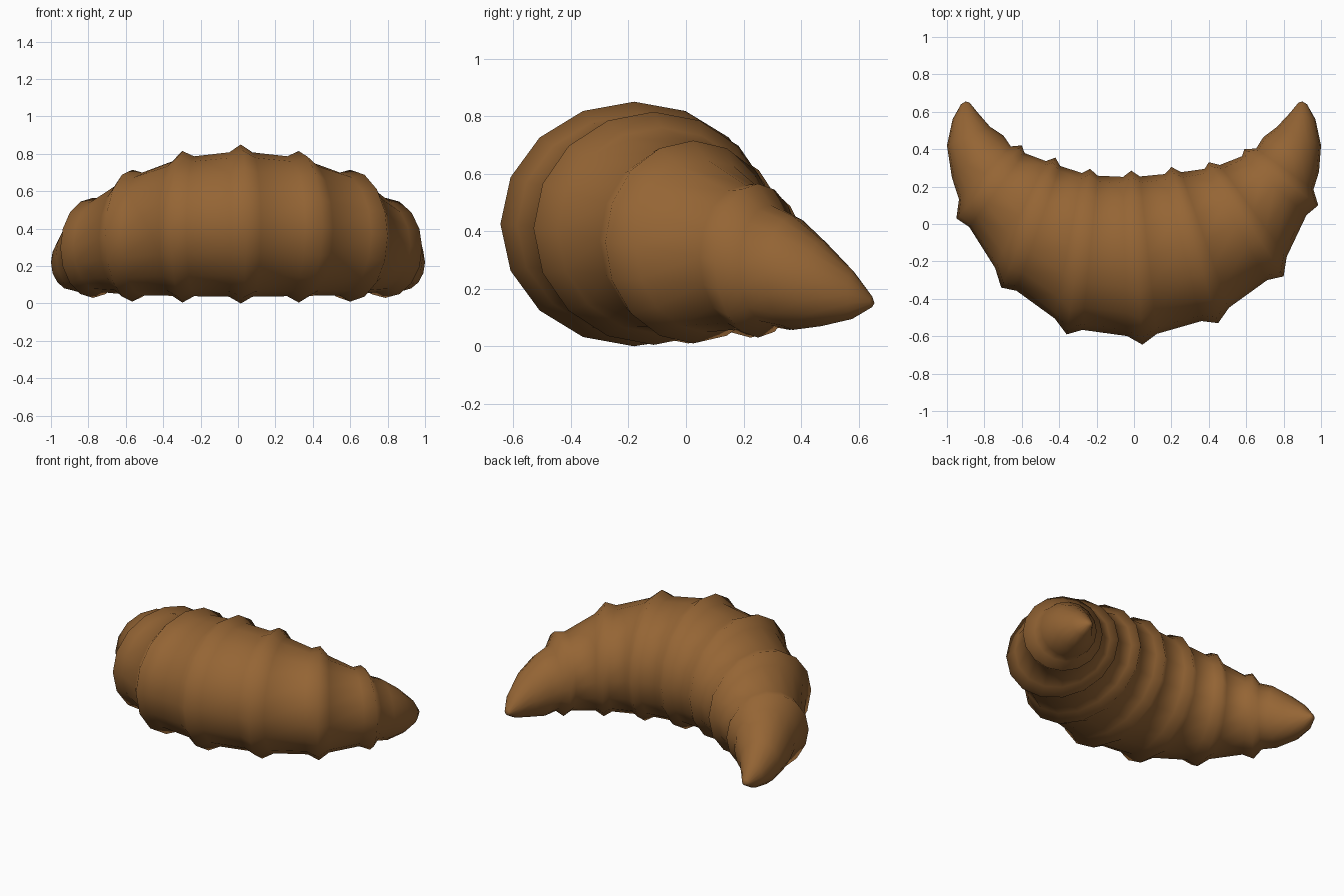
import bpy, math
from mathutils import Vector

if "Cube" in bpy.data.objects:
    bpy.data.objects.remove(bpy.data.objects["Cube"])

SIDES = 16

# Ridge sections along the crescent: outer x, y, inner x, y, bottom z, top z
ridges = [
    (-1.00, 0.42, -0.77, 0.52, 0.07, 0.37),
    (-0.95, 0.03, -0.60, 0.42, 0.03, 0.565),
    (-0.71, -0.34, -0.42, 0.355, 0.01, 0.715),
    (-0.36, -0.59, -0.235, 0.295, 0.005, 0.815),
    (0.045, -0.645, -0.015, 0.285, 0.0, 0.85),
    (0.45, -0.53, 0.20, 0.305, 0.005, 0.815),
    (0.80, -0.28, 0.40, 0.33, 0.01, 0.715),
    (0.985, 0.10, 0.59, 0.40, 0.03, 0.565),
    (1.00, 0.42, 0.765, 0.52, 0.07, 0.37),
]


def blend(a, b, t, shrink):
    """Section between two ridges, pulled inward to form the trough."""
    ox, oy, ix, iy, z0, z1 = (p + (q - p) * t for p, q in zip(a, b))
    d = Vector((ix - ox, iy - oy)).normalized() * shrink
    return (ox + d.x, oy + d.y, ix - d.x, iy - d.y, z0 + shrink, z1 - shrink)


# Dough sections: tip, ridges with two troughs between each pair, tip
sections = [(-0.925, 0.64, -0.88, 0.65, 0.135, 0.175),
            (-0.97, 0.56, -0.835, 0.595, 0.095, 0.265)]
last = len(ridges) - 2
for i in range(len(ridges) - 1):
    a, b = ridges[i], ridges[i + 1]
    sections.append(a)
    if i != 0:
        sections.append(blend(a, b, 0.2, 0.035))
    else:
        sections.append(blend(a, b, 0.45, 0.005))
    if i != last:
        sections.append(blend(a, b, 0.8, 0.035))
    else:
        sections.append(blend(a, b, 0.55, 0.005))
sections.append(ridges[-1])
sections += [(0.97, 0.56, 0.835, 0.595, 0.095, 0.265),
             (0.925, 0.64, 0.88, 0.65, 0.135, 0.175)]

# Loft 16-sided rings through the sections
verts, faces = [], []
for ox, oy, ix, iy, z0, z1 in sections:
    mid = Vector(((ox + ix) / 2, (oy + iy) / 2, (z0 + z1) / 2))
    out = Vector(((ox - ix) / 2, (oy - iy) / 2, 0))
    up = Vector((0, 0, (z1 - z0) / 2))
    for k in range(SIDES):
        a = 2 * math.pi * k / SIDES
        verts.append(mid + out * math.cos(a) + up * math.sin(a))
for r in range(len(sections) - 1):
    for k in range(SIDES):
        n = (k + 1) % SIDES
        p, q = r * SIDES, (r + 1) * SIDES
        faces.append((p + k, q + k, q + n, p + n))

# Rounded ends closed with a fan to each tip
for base, tip, flip in ((0, (-0.90, 0.655, 0.15), False),
                        ((len(sections) - 1) * SIDES, (0.90, 0.655, 0.15), True)):
    verts.append(Vector(tip))
    t = len(verts) - 1
    for k in range(SIDES):
        f = (base + k, base + (k + 1) % SIDES, t)
        faces.append(f[::-1] if flip else f)

mesh = bpy.data.meshes.new("croissant")
mesh.from_pydata([tuple(v) for v in verts], [], faces)
mesh.update()
obj = bpy.data.objects.new("croissant", mesh)
bpy.context.collection.objects.link(obj)

# Consistent outward normals
import bmesh
bm = bmesh.new()
bm.from_mesh(mesh)
bmesh.ops.recalc_face_normals(bm, faces=bm.faces)
bm.to_mesh(mesh)
bm.free()
for p in mesh.polygons:
    p.use_smooth = True

# Baked crust colour
crust = bpy.data.materials.new("baked crust brown")
crust.diffuse_color = (0.30, 0.13, 0.035, 1)
crust.use_nodes = True
crust.node_tree.nodes["Principled BSDF"].inputs["Base Color"].default_value = crust.diffuse_color
mesh.materials.append(crust)
